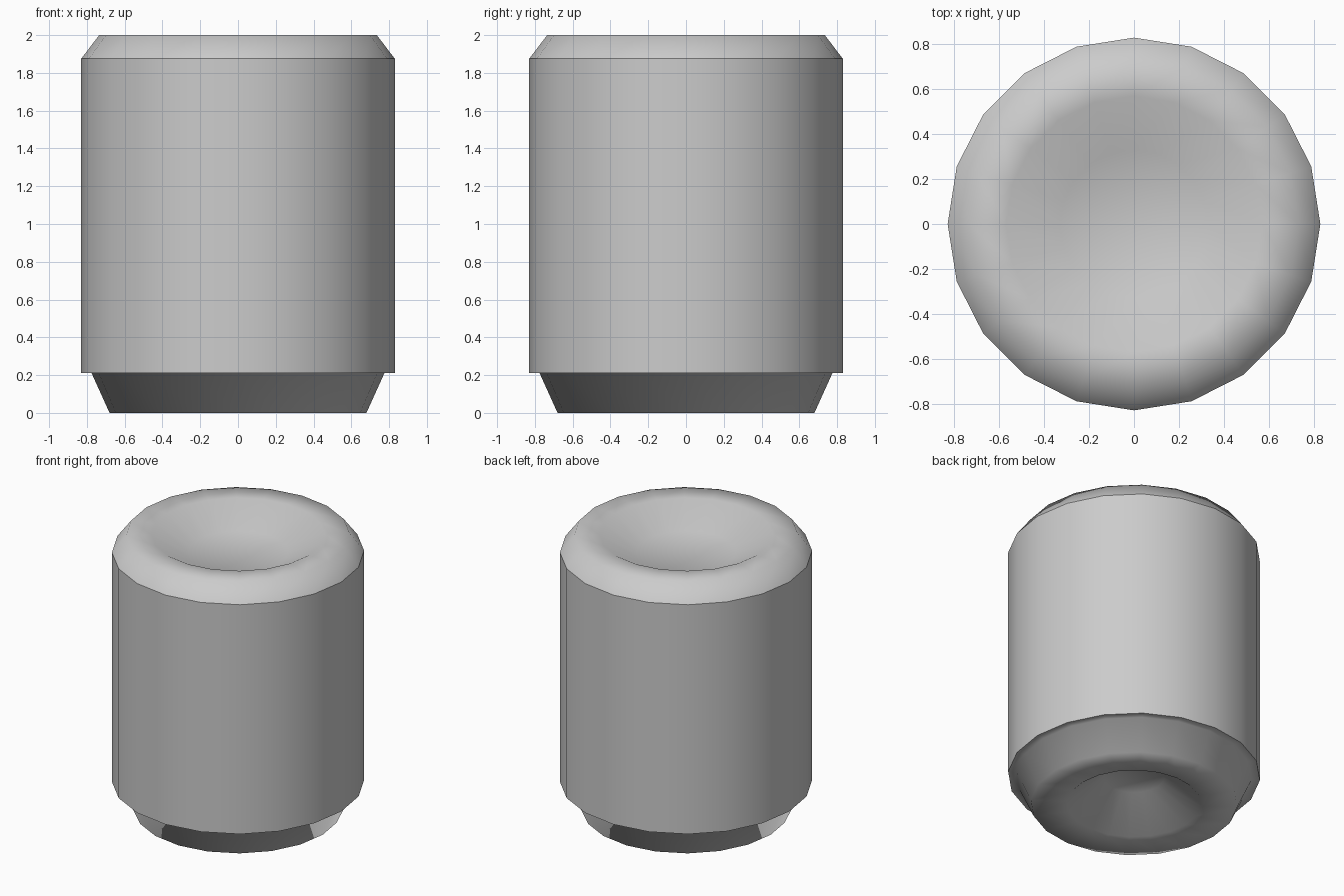
import bpy, bmesh
from math import cos, sin, tau

if "Cube" in bpy.data.objects:
    bpy.data.objects.remove(bpy.data.objects["Cube"])

SIDES = 20


def lathe(name, profile, cap=None):
    """Revolve an (r, z) profile; cap closes the last ring ('end')."""
    bm = bmesh.new()
    rings = [[bm.verts.new((r * cos(tau * i / SIDES), r * sin(tau * i / SIDES), z))
              for i in range(SIDES)] for r, z in profile]
    for a, b in zip(rings, rings[1:]):
        for i in range(SIDES):
            j = (i + 1) % SIDES
            bm.faces.new((a[i], a[j], b[j], b[i]))
    if cap:
        bm.faces.new(rings[-1] if cap == "up" else rings[-1][::-1])
    for f in bm.faces:
        f.smooth = True
    mesh = bpy.data.meshes.new(name)
    # profiles listed downwards need their faces turned outward
    if cap == "down":
        for f in bm.faces:
            if len(f.verts) == 4:
                f.normal_flip()
    bm.to_mesh(mesh)
    bm.free()
    obj = bpy.data.objects.new(name, mesh)
    bpy.context.collection.objects.link(obj)
    return obj


# straight can wall
lathe("can_wall", [(0.83, 0.21), (0.83, 1.875)])

# bevelled rim and dished lid
lathe("can_lid", [(0.83, 1.875), (0.735, 2.0), (0.57, 2.0), (0.33, 1.87)], "up")

# stepped, tapered foot with a hollow underside
lathe("can_base", [(0.83, 0.21), (0.775, 0.21), (0.68, 0.0), (0.44, 0.0), (0.2, 0.2)], "down")
